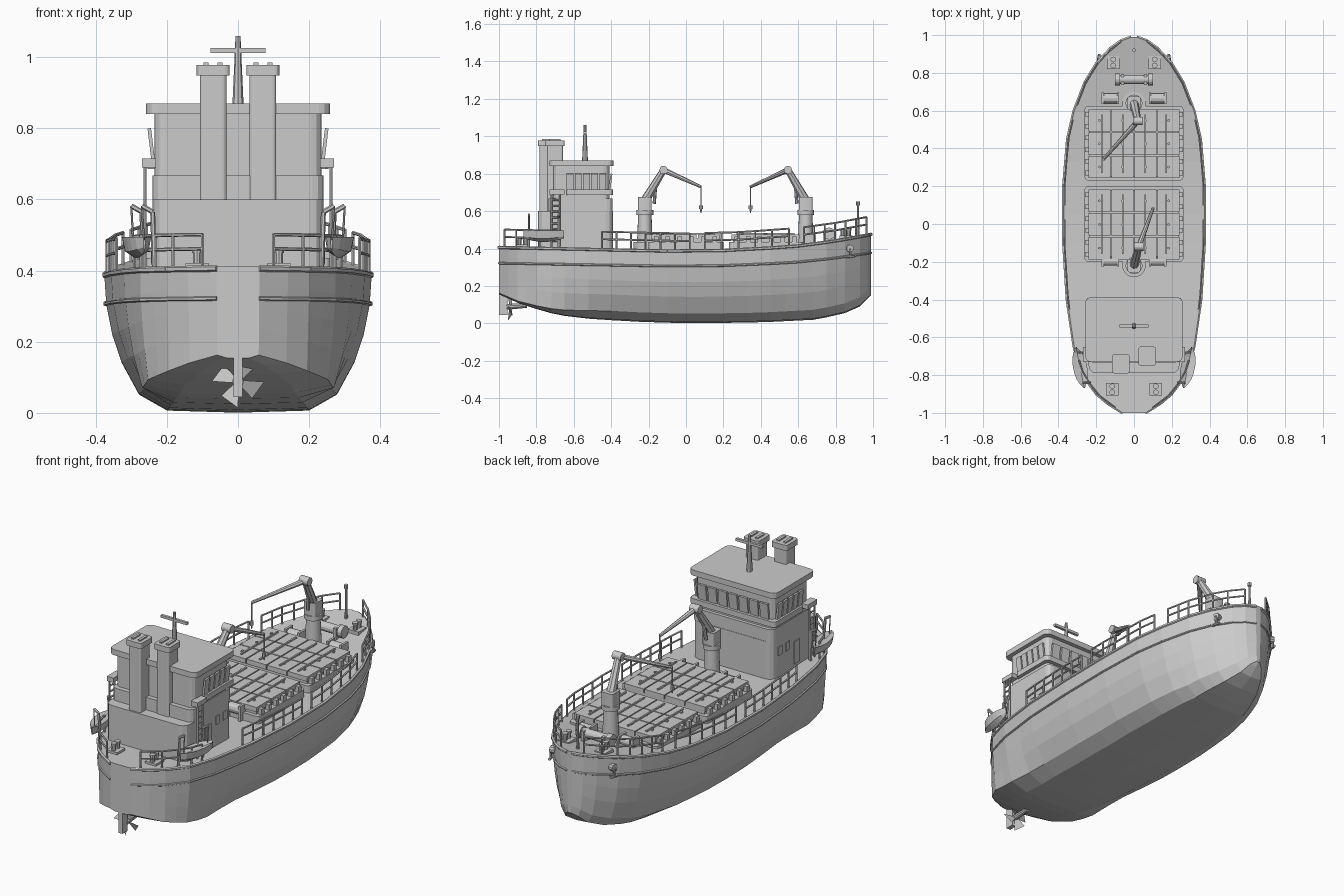
import bpy, bmesh
from math import pi, sin, cos
from mathutils import Vector, Matrix

if "Cube" in bpy.data.objects:
    bpy.data.objects.remove(bpy.data.objects["Cube"])

grey = bpy.data.materials.new("ship grey")
grey.use_nodes = True
grey.diffuse_color = (0.6, 0.6, 0.6, 1)
grey.node_tree.nodes["Principled BSDF"].inputs["Base Color"].default_value = (0.6, 0.6, 0.6, 1)


def finish(name, bm, smooth=False):
    bmesh.ops.recalc_face_normals(bm, faces=bm.faces)
    me = bpy.data.meshes.new(name)
    bm.to_mesh(me)
    bm.free()
    me.materials.append(grey)
    ob = bpy.data.objects.new(name, me)
    bpy.context.collection.objects.link(ob)
    if smooth:
        bpy.context.view_layer.objects.active = ob
        ob.select_set(True)
        bpy.ops.object.shade_smooth_by_angle(angle=0.7)
        ob.select_set(False)
    return ob


def box(bm, x0, x1, y0, y1, z0, z1, r=0, rot=None):
    """Box by its limits, with rounded upright edges of radius r."""
    c = Vector((x0 + x1, y0 + y1, z0 + z1)) / 2
    m = Matrix.Translation(c) @ (rot or Matrix()) @ Matrix.Diagonal((x1 - x0, y1 - y0, z1 - z0, 1))
    vs = bmesh.ops.create_cube(bm, size=1, matrix=m)["verts"]
    if r:
        es = {e for v in vs for e in v.link_edges
              if abs(e.verts[0].co.z - e.verts[1].co.z) > 0.9 * (z1 - z0)}
        bmesh.ops.bevel(bm, geom=list(es), offset=r, segments=3, profile=0.5, affect='EDGES')


def rod(bm, p, q, r, r2=None, n=8):
    p, q = Vector(p), Vector(q)
    d = q - p
    m = Matrix.Translation((p + q) / 2) @ d.to_track_quat('Z', 'Y').to_matrix().to_4x4()
    bmesh.ops.create_cone(bm, cap_ends=True, segments=n, radius1=r,
                          radius2=r if r2 is None else r2, depth=d.length, matrix=m)


def curve(pts, y):
    for (a, u), (b, v) in zip(pts, pts[1:]):
        if y <= b:
            return u + (v - u) * max(0, y - a) / (b - a)
    return pts[-1][1]


# Hull lines: half beam, keel height and deck height along the length
BEAM = [(-1, .06), (-.95, .14), (-.9, .2), (-.8, .275), (-.65, .32), (-.4, .357), (-.1, .376), (.2, .376),
        (.45, .355), (.6, .32), (.75, .262), (.85, .2), (.93, .125), (.97, .07), (.99, .015)]
KEEL = [(-1, .155), (-.9, .11), (-.75, .06), (-.6, .03), (-.3, .01), (0, 0), (.4, .005),
        (.7, .02), (.85, .055), (.93, .09), (.99, .15)]
DECK = [(-1, .412), (-.6, .403), (0, .39), (.3, .398), (.6, .42), (.8, .447), (1, .485)]
MID = [(0, 0), (.53, .015), (.74, .13), (.87, .36), (.94, .56), (.985, .78), (1, 1)]
AFT = [(0, 0), (.55, 0), (.97, .03), (.98, .3), (.99, .55), (1, .78), (1, 1)]


def edge(y, s, f=1, up=0):
    """Point on the hull side at height share f of the topsides."""
    z = curve(DECK, y)
    return Vector((s * curve(BEAM, y) * (1 if f == 1 else .992), y, z * f + up))


def steps(a, b, n):
    return [a + (b - a) * i / n for i in range(n + 1)]


bm = bmesh.new()
rings = []
for y in sorted({p[0] for p in BEAM} | {-.85, -.72, -.52, -.25, .05, .33, .53, .68, .8}):
    t = min(1, max(0, (-.45 - y) / .45))
    half = []
    for (mx, mz), (ax, az) in zip(MID, AFT):
        k, d = curve(KEEL, y), curve(DECK, y)
        half.append((curve(BEAM, y) * (mx + (ax - mx) * t), k + (d - k) * (mz + (az - mz) * t)))
    ring = [(-x, z) for x, z in reversed(half[1:])] + half
    rings.append([bm.verts.new((x, y, z)) for x, z in ring])
for a, b in zip(rings, rings[1:]):
    for i in range(len(a)):
        j = (i + 1) % len(a)
        bm.faces.new((a[i], a[j], b[j], b[i]))
bm.faces.new(rings[0])
bm.faces.new(rings[-1])
finish("hull", bm)

# Rubbing strakes along both sides
bm = bmesh.new()
for s in (-1, 1):
    for f, r, up in ((.985, .009, 0), (.78, .006, 0)):
        ys = [p[0] for p in BEAM]
        for a, b in zip(ys, ys[1:]):
            rod(bm, edge(a, s, f, up), edge(b, s, f, up), r, n=6)
finish("rubbing_strakes", bm)

# Railings with gangway gaps
bm = bmesh.new()
for s in (-1, 1):
    for a, b, n in ((-.97, -.72, 4), (-.45, .02, 6), (.1, .55, 5), (.63, .965, 6)):
        ys = steps(a, b, n)
        pts = [edge(y, s) * 1 - Vector((s * .008, 0, 0)) for y in ys]
        for p in pts:
            rod(bm, p, p + Vector((0, 0, .09)), .005, n=6)
        for p, q in zip(pts, pts[1:]):
            for h in (.05, .09):
                rod(bm, p + Vector((0, 0, h)), q + Vector((0, 0, h)), .005, n=6)
finish("railings", bm)

# Hatches with coamings, covers, battens and clips
for name, y0, y1 in (("fore", .24, .61), ("aft", -.19, .185)):
    bm = bmesh.new()
    box(bm, -.262, .262, y0 - .01, y1 + .015, .38, .435, .02)
    box(bm, -.235, .235, y0 + .01, y1 - .005, .43, .455)
    finish(name + "_hatch_coaming", bm)
    bm = bmesh.new()
    xs, rows = steps(-.245, .245, 4), steps(y0, y1, 3)
    for xa, xb in zip(xs, xs[1:]):
        for ya, yb in zip(rows, rows[1:]):
            box(bm, xa + .003, xb - .003, ya + .003, yb - .003, .45, .476)
            rod(bm, ((xa + xb) / 2, (ya + yb) / 2, .476), ((xa + xb) / 2, (ya + yb) / 2, .484), .007)
    for x in (-.17, -.06, .06, .17):
        box(bm, x - .004, x + .004, y0 + .03, y1 - .03, .474, .484)
    for s in (-1, 1):
        for y in steps(y0 + .03, y1 - .03, 5):
            box(bm, s * .25 - .01, s * .25 + .01, y - .012, y + .012, .43, .465)
    finish(name + "_hatch_cover", bm)

# Cranes with luffing arms, hooks and side winches
for name, y, elbow, tip in (("aft", -.22, (.025, -.12), (.1, .08)), ("fore", .64, (.02, .545), (-.16, .345))):
    bm = bmesh.new()
    rod(bm, (0, y, .38), (0, y, .435), .062, n=20)
    rod(bm, (0, y, .43), (0, y, .60), .042, .035, n=16)
    rod(bm, (0, y, .58), (0, y, .605), .045, n=16)
    box(bm, -.034, .034, y - .036, y + .036, .6, .675, .01)
    e, t = Vector((*elbow, .82)), Vector((*tip, .73))
    rod(bm, (0, y, .655), e, .025, .018, n=8)
    rod(bm, (.0, y + (e.y - y) * .5, .64), Vector((0, y, .7)).lerp(e, .6), .009)
    rod(bm, e - Vector((.026, 0, 0)), e + Vector((.026, 0, 0)), .022, n=12)
    rod(bm, e, t, .015, .008, n=8)
    rod(bm, t, t - Vector((0, 0, .12)), .003, n=6)
    rod(bm, t - Vector((0, 0, .1)), t - Vector((0, 0, .12)), .01)
    rod(bm, t - Vector((0, 0, .12)), t - Vector((0, 0, .14)), .006, .002)
    finish(name + "_crane", bm, True)
    bm = bmesh.new()
    wy = y + .025
    for s in (-1, 1):
        rod(bm, (s * .09, wy, .445), (s * .16, wy, .445), .026, n=12)
        for x in (.085, .165):
            box(bm, s * x - .006, s * x + .006, wy - .03, wy + .03, .39, .475)
    finish(name + "_side_winches", bm)

# Anchor windlass and bow post
bm = bmesh.new()
rod(bm, (-.075, .765, .48), (.075, .765, .48), .024, n=14)
for s in (-1, 1):
    rod(bm, (s * .075, .765, .48), (s * .1, .765, .48), .032, n=14)
    box(bm, s * .06 - .008, s * .06 + .008, .735, .795, .43, .5)
finish("windlass", bm)
bm = bmesh.new()
rod(bm, (0, .92, .46), (0, .92, .64), .008, .005)
rod(bm, (0, .92, .63), (0, .92, .65), .01)
finish("bow_post", bm)

# Mooring bollards
bm = bmesh.new()
for s in (-1, 1):
    for x, y in ((.115, -.875), (.11, .855)):
        z = curve(DECK, y)
        box(bm, s * x - .032, s * x + .032, y - .034, y + .034, z - .01, z + .012)
        for dy in (-.016, .016):
            rod(bm, (s * x, y + dy, z), (s * x, y + dy, z + .045), .012, n=10)
            rod(bm, (s * x, y + dy, z + .04), (s * x, y + dy, z + .05), .015, n=10)
finish("bollards", bm)

# Deckhouse tiers and roof
for name, x, y0, y1, z0, z1, r in (("lower_deckhouse", .24, -.79, -.39, .38, .6, .04),
                                   ("middle_deckhouse", .24, -.735, -.392, .6, .667, .03),
                                   ("bridge", .235, -.71, -.41, .66, .85, .03),
                                   ("bridge_sill", .255, -.64, -.39, .685, .715, .02),
                                   ("bridge_roof", .258, -.73, -.388, .84, .87, .03)):
    bm = bmesh.new()
    box(bm, -x, x, y0, y1, z0, z1, r)
    finish(name, bm)

# Leaning bridge windows, cabin windows and doors
bm = bmesh.new()
for s in (-1, 1):
    for y in steps(-.62, -.445, 4):
        box(bm, s * .244 - .005, s * .244 + .005, y - .018, y + .018, .71, .8, 0, Matrix.Rotation(s * .12, 4, 'Y'))
    for y in (-.52, -.455):
        box(bm, s * .24 - .004, s * .24 + .004, y - .016, y + .016, .515, .56)
    box(bm, s * .24 - .004, s * .24 + .004, -.62, -.575, .42, .54)
for x in steps(-.185, .185, 6):
    box(bm, x - .025, x + .025, -.409, -.399, .71, .8, 0, Matrix.Rotation(-.12, 4, 'X'))
finish("windows_and_doors", bm)

# Ladders beside the deckhouse
bm = bmesh.new()
for s in (-1, 1):
    for y in (-.72, -.675):
        rod(bm, (s * .262, y, .41), (s * .262, y, .69), .005, n=6)
    for z in steps(.44, .66, 7):
        rod(bm, (s * .262, -.72, z), (s * .262, -.675, z), .005, n=6)
    box(bm, s * .25 - .02, s * .25 + .02, -.73, -.65, .69, .715)
finish("side_ladders", bm)

# Funnels with caps and exhaust pipes
for name, x, y in (("right_funnel", -.07, -.74), ("left_funnel", .07, -.70)):
    bm = bmesh.new()
    box(bm, x - .037, x + .037, y - .042, y + .042, .59, .96, .01)
    box(bm, x - .046, x + .046, y - .051, y + .051, .948, .978, .012)
    for dx in (-.02, .02):
        box(bm, x + dx - .007, x + dx + .007, y - .03, y + .03, .975, .985)
    finish(name, bm)

# Signal mast
bm = bmesh.new()
rod(bm, (0, -.54, .86), (0, -.54, 1.06), .016, .007)
box(bm, -.078, .078, -.547, -.533, 1.012, 1.026)
finish("mast", bm)

# Lifeboats hung from davits
for s, side in ((-1, "right"), (1, "left")):
    bm = bmesh.new()
    m = Matrix.Translation((s * .285, -.76, .48)) @ Matrix.Rotation(s * -.2, 4, 'Z')
    rows = []
    for t in steps(-1, 1, 8):
        w = .034 * (1 - abs(t) ** 2.5) + .003
        k = -.045 + .02 * t * t
        rows.append([bm.verts.new(m @ Vector((x * w, t * .11, z)))
                     for x, z in ((-1, .015), (-.75, k * .6), (0, k), (.75, k * .6), (1, .015), (0, .004))])
    for a, b in zip(rows, rows[1:]):
        for i in range(6):
            j = (i + 1) % 6
            bm.faces.new((a[i], a[j], b[j], b[i]))
    bm.faces.new(rows[0])
    bm.faces.new(rows[-1])
    finish(side + "_lifeboat", bm)
    bm = bmesh.new()
    for y in (-.84, -.68):
        x = .245 if y < -.8 else .275
        path = [(s * (x - .01), y, .4), (s * (x - .005), y, .565), (s * (x + .025), y, .582), (s * (x + .02), y, .49)]
        for p, q, r in zip(path, path[1:], (.007, .007, .003)):
            rod(bm, p, q, r, n=6)
    finish(side + "_davits", bm)

# Bow anchors
bm = bmesh.new()
for s in (-1, 1):
    p = edge(.87, s, .87)
    rod(bm, p - Vector((s * .02, 0, 0)), p + Vector((s * .012, .008, 0)), .02, n=10)
    rod(bm, p + Vector((s * .012, .01, 0)), p + Vector((s * .008, .01, -.05)), .006)
    rod(bm, p + Vector((s * .012, -.015, -.045)), p + Vector((s * .004, .03, -.045)), .007)
finish("anchors", bm)

# Rudder and propeller
bm = bmesh.new()
box(bm, -.012, .012, -1, -.955, .045, .17)
finish("rudder", bm)
bm = bmesh.new()
rod(bm, (0, -.96, .088), (0, -.85, .095), .016, .012, n=10)
for i in range(4):
    m = Matrix.Translation((0, -.94, .088)) @ Matrix.Rotation(i * pi / 2 + .4, 4, 'Y')
    a, c = .028, .012
    vs = [bm.verts.new(m @ Vector(p)) for p in ((-.008, -c / 2, .01), (.008, c / 2, .01), (a, c, .055), (-a, -c, .068))]
    bm.faces.new(vs)
finish("propeller", bm)
